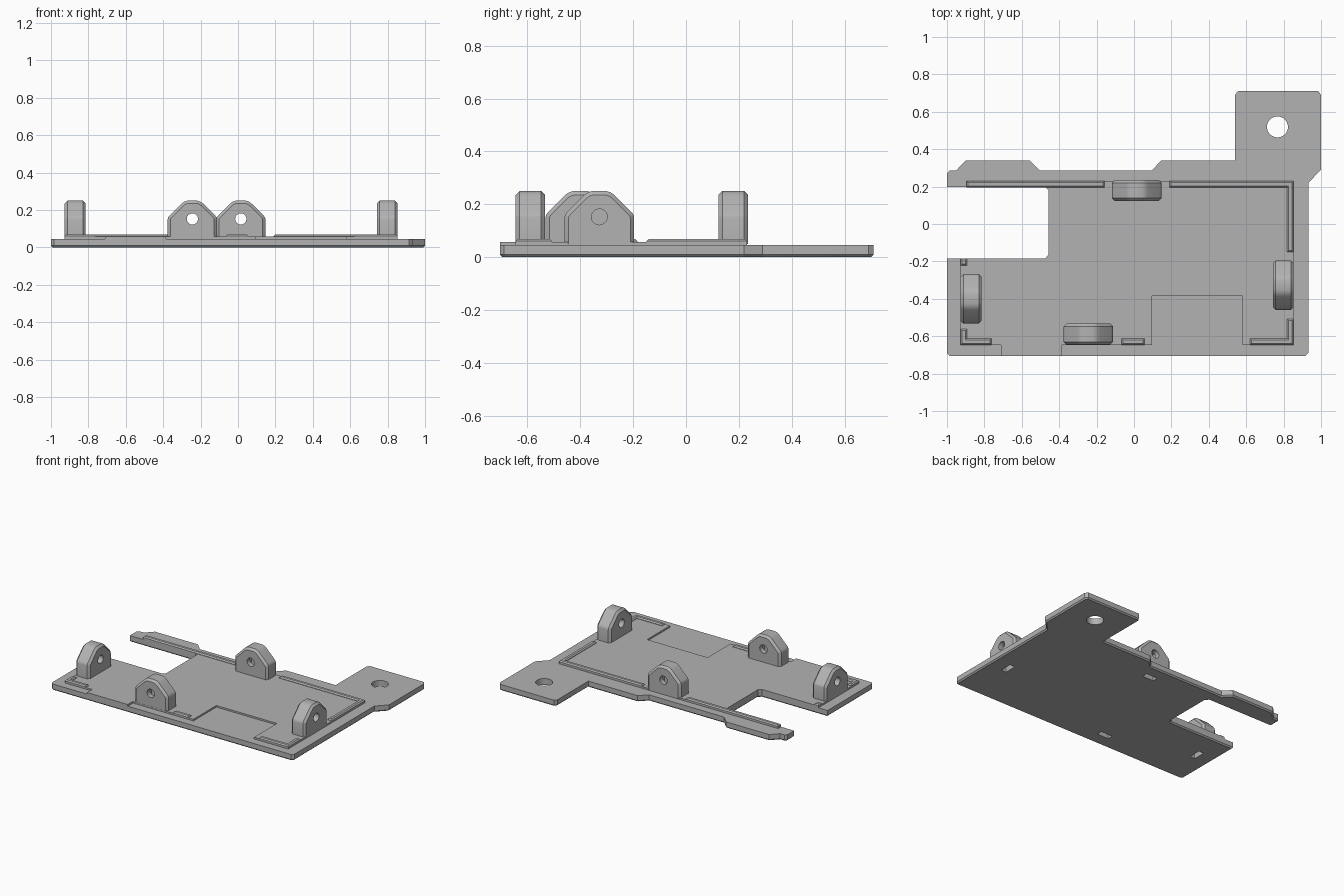
import bpy, bmesh, math
from mathutils import Matrix, Vector

if "Cube" in bpy.data.objects:
    bpy.data.objects.remove(bpy.data.objects["Cube"])

grey = bpy.data.materials.new("plain grey")
grey.diffuse_color = (0.45, 0.45, 0.45, 1)
grey.use_nodes = True
grey.node_tree.nodes["Principled BSDF"].inputs["Base Color"].default_value = grey.diffuse_color


def prism(name, pts, z0, z1, bevel=0, pick=None, matrix=None):
    """Extrude an outline from z0 to z1 and chamfer the edges chosen by pick."""
    bm = bmesh.new()
    face = bm.faces.new([bm.verts.new((x, y, z0)) for x, y in pts])
    ext = bmesh.ops.extrude_face_region(bm, geom=[face])
    bmesh.ops.translate(bm, vec=(0, 0, z1 - z0),
                        verts=[g for g in ext["geom"] if isinstance(g, bmesh.types.BMVert)])
    bmesh.ops.recalc_face_normals(bm, faces=bm.faces)
    if bevel:
        edges = [e for e in bm.edges if pick(e.verts[0].co, e.verts[1].co)]
        bmesh.ops.bevel(bm, geom=edges, offset=bevel, segments=1, affect='EDGES',
                        clamp_overlap=True)
    if matrix:
        bm.transform(matrix)
    me = bpy.data.meshes.new(name)
    bm.to_mesh(me)
    bm.free()
    ob = bpy.data.objects.new(name, me)
    bpy.context.collection.objects.link(ob)
    me.materials.append(grey)
    return ob


def activate(ob):
    bpy.ops.object.select_all(action='DESELECT')
    ob.select_set(True)
    bpy.context.view_layer.objects.active = ob


def cut(ob, cutter):
    cutter.hide_render = True
    activate(ob)
    mod = ob.modifiers.new("cut", 'BOOLEAN')
    mod.operation, mod.solver, mod.object = 'DIFFERENCE', 'EXACT', cutter
    bpy.ops.object.modifier_apply(modifier=mod.name)
    bpy.data.objects.remove(cutter)


def circle(cx, cy, r, n=32):
    return [(cx + r * math.cos(2 * math.pi * i / n), cy + r * math.sin(2 * math.pi * i / n))
            for i in range(n)]


def rect(x0, y0, x1, y1):
    return [(x0, y0), (x1, y0), (x1, y1), (x0, y1)]


PLATE, FLOOR, RIDGE = 0.045, 0.057, 0.068

# base plate with side notch and mounting ear
outline = [(-0.985, -0.705), (0.915, -0.705), (0.932, -0.688), (0.932, 0.22), (1, 0.29),
           (1, 0.69), (0.985, 0.71), (0.555, 0.71), (0.54, 0.69), (0.54, 0.34),
           (0.147, 0.34), (0.095, 0.287), (-0.505, 0.287), (-0.557, 0.34), (-0.90, 0.34),
           (-0.95, 0.287), (-0.985, 0.287), (-1, 0.272), (-1, 0.197), (-0.475, 0.197),
           (-0.457, 0.18), (-0.457, -0.165), (-0.475, -0.184), (-1, -0.184), (-1, -0.69)]
plate = prism("base_plate", outline, 0, PLATE, 0.009,
              lambda a, b: max(a.z, b.z) < 0.001)
cut(plate, prism("hole_cutter", circle(0.767, 0.519, 0.056), -0.1, 0.2))

# raised floor with front tab and rectangular pocket
floor = prism("raised_floor", [
    (-0.927, -0.646), (-0.71, -0.646), (-0.71, -0.705), (-0.385, -0.705), (-0.385, -0.646),
    (0.097, -0.646), (0.097, -0.385), (0.58, -0.385), (0.58, -0.646), (0.853, -0.646),
    (0.853, 0.23), (-0.895, 0.23), (-0.895, 0.197), (-0.475, 0.197), (-0.457, 0.18),
    (-0.457, -0.165), (-0.475, -0.184), (-0.927, -0.184)], PLATE, FLOOR)

# locating ridges around the floor
W = 0.034
L, R, F, B = -0.927, 0.853, -0.646, 0.23
ridges = {
    "back_left_ridge": rect(-0.895, B - W, -0.158, B),
    "back_right_ridge": [(0.19, B - W), (R - W, B - W), (R - W, -0.15), (R, -0.15), (R, B), (0.19, B)],
    "front_right_ridge": [(0.62, F), (R, F), (R, -0.508), (R - W, -0.508), (R - W, F + W), (0.62, F + W)],
    "front_middle_ridge": rect(-0.067, F, 0.056, F + W),
    "front_left_ridge": [(L, F), (-0.762, F), (-0.762, F + W), (L + W, F + W), (L + W, -0.562), (L, -0.562)],
    "left_notch_ridge": rect(L, -0.222, L + W, -0.184),
}
for name, pts in ridges.items():
    prism(name, pts, FLOOR - 0.004, RIDGE, 0.008, lambda a, b: min(a.z, b.z) > RIDGE - 0.001)

# four upright lugs, each with a cross hole and a slot from below
half = [(0.132, 0.05), (0.132, 0.15), (0.129, 0.161), (0.122, 0.17),
        (0.062, 0.23), (0.053, 0.238), (0.042, 0.245), (0.026, 0.25)]
profile = half + [(-x, z) for x, z in reversed(half)]
T = 0.056
lugs = {"front_lug": (-0.244, -0.589, 0), "back_lug": (0.015, 0.179, 0),
        "right_lug": (0.798, -0.328, 90), "left_lug": (-0.871, -0.4, 90)}
for name, (x, y, angle) in lugs.items():
    place = Matrix.Translation((x, y, 0)) @ Matrix.Rotation(math.radians(angle), 4, 'Z')
    stand = place @ Matrix.Rotation(math.pi / 2, 4, 'X')
    lug = prism(name, profile, -T, T, 0.015,
                lambda a, b: abs(a.z - b.z) < 0.001 and max(a.y, b.y) > 0.06, stand)
    cut(lug, prism("pin_cutter", circle(0, 0.152, 0.03), -0.2, 0.2, matrix=stand))
    for part in (lug, floor, plate):
        cut(part, prism("slot_cutter", rect(-0.045, -0.02, 0.045, 0.02), -0.1, 0.195, matrix=place))

# smooth round holes, keep chamfers sharp
for ob in list(bpy.context.scene.objects):
    activate(ob)
    bpy.ops.object.shade_smooth_by_angle(angle=math.radians(28))
